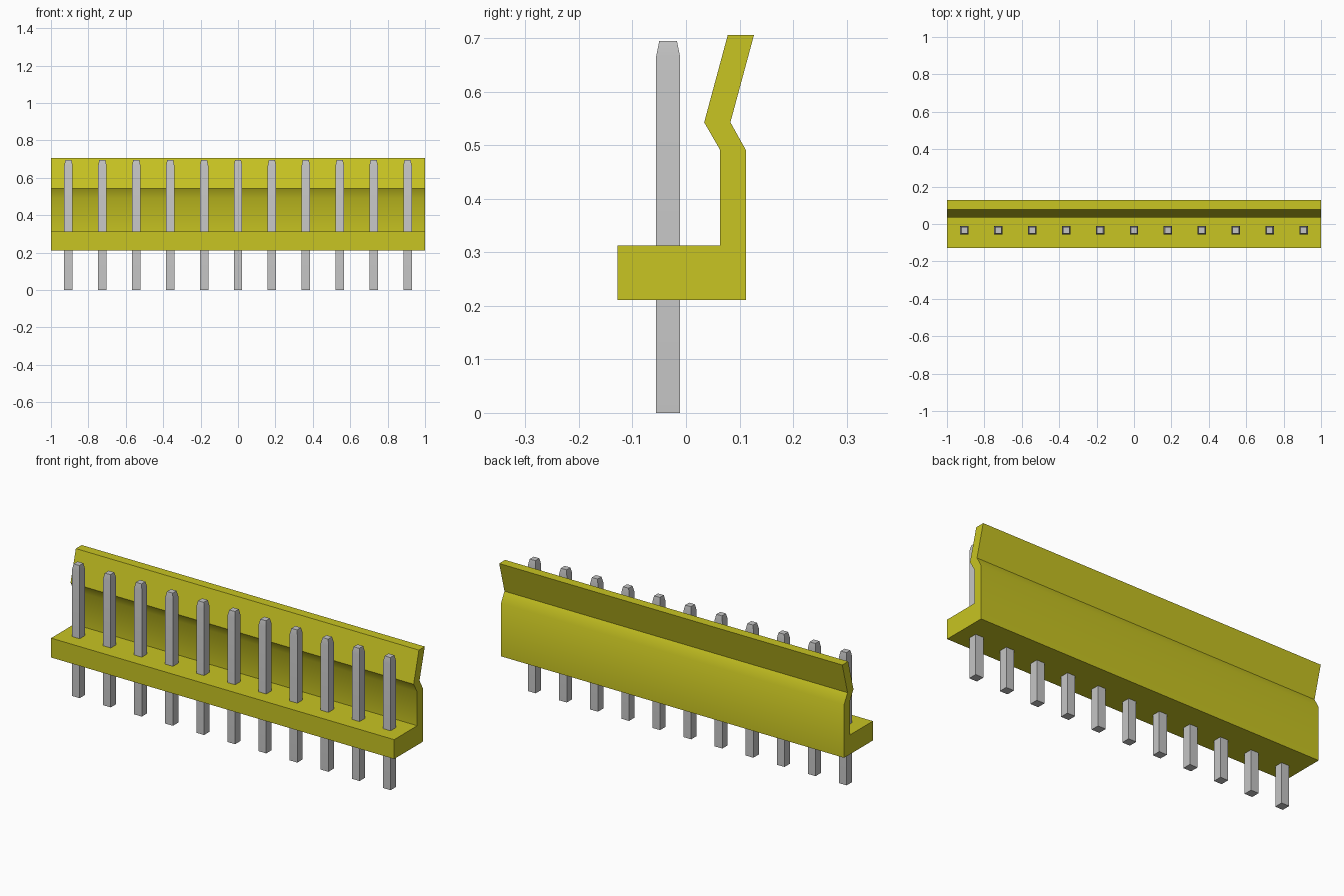
import bpy
import bmesh
import math

cube = bpy.data.objects.get("Cube")
if cube:
    bpy.data.objects.remove(cube, do_unlink=True)


def make_material(name, rgb):
    mat = bpy.data.materials.new(name)
    mat.use_nodes = True
    mat.diffuse_color = (*rgb, 1)
    mat.node_tree.nodes["Principled BSDF"].inputs["Base Color"].default_value = (*rgb, 1)
    return mat


def add_object(name, bm, mat):
    bmesh.ops.recalc_face_normals(bm, faces=bm.faces)
    mesh = bpy.data.meshes.new(name)
    bm.to_mesh(mesh)
    bm.free()
    mesh.materials.append(mat)
    obj = bpy.data.objects.new(name, mesh)
    bpy.context.collection.objects.link(obj)
    bpy.ops.object.select_all(action='DESELECT')
    obj.select_set(True)
    bpy.context.view_layer.objects.active = obj
    bpy.ops.object.shade_smooth_by_angle(angle=math.radians(35))
    return obj


yellow = make_material("yellow plastic", (0.58, 0.555, 0.016))
grey = make_material("grey metal", (0.56, 0.56, 0.56))

# Housing: L-shaped side profile (y, z) with a kinked latch wall, extruded along x
profile = [(-0.128, 0.211), (0.112, 0.211), (0.112, 0.491), (0.083, 0.543),
           (0.127, 0.706), (0.078, 0.706), (0.034, 0.543), (0.064, 0.491),
           (0.064, 0.313), (-0.128, 0.313)]
bm = bmesh.new()
face = bm.faces.new([bm.verts.new((-1, y, z)) for y, z in profile])
side = bmesh.ops.extrude_face_region(bm, geom=[face])
bmesh.ops.translate(bm, vec=(2, 0, 0),
                    verts=[v for v in side["geom"] if isinstance(v, bmesh.types.BMVert)])
add_object("housing", bm, yellow)

# Pins: square posts with a tapered tip
PIN_COUNT, PITCH, PIN_Y = 11, 0.1813, -0.0335
PIN_HALF, TIP_HALF = 0.0225, 0.0165
SHOULDER, TOP = 0.665, 0.695


def add_pin(index):
    bm = bmesh.new()
    x = (index - (PIN_COUNT - 1) / 2) * PITCH
    corners = [(-1, -1), (1, -1), (1, 1), (-1, 1)]
    rings = [[bm.verts.new((x + cx * half, PIN_Y + cy * half, z)) for cx, cy in corners]
             for half, z in ((PIN_HALF, 0), (PIN_HALF, SHOULDER), (TIP_HALF, TOP))]
    for low, high in zip(rings, rings[1:]):
        for i in range(4):
            j = (i + 1) % 4
            bm.faces.new((low[i], low[j], high[j], high[i]))
    bm.faces.new(rings[0])
    bm.faces.new(rings[-1])
    add_object(f"pin_{index + 1}", bm, grey)


for n in range(PIN_COUNT):
    add_pin(n)
